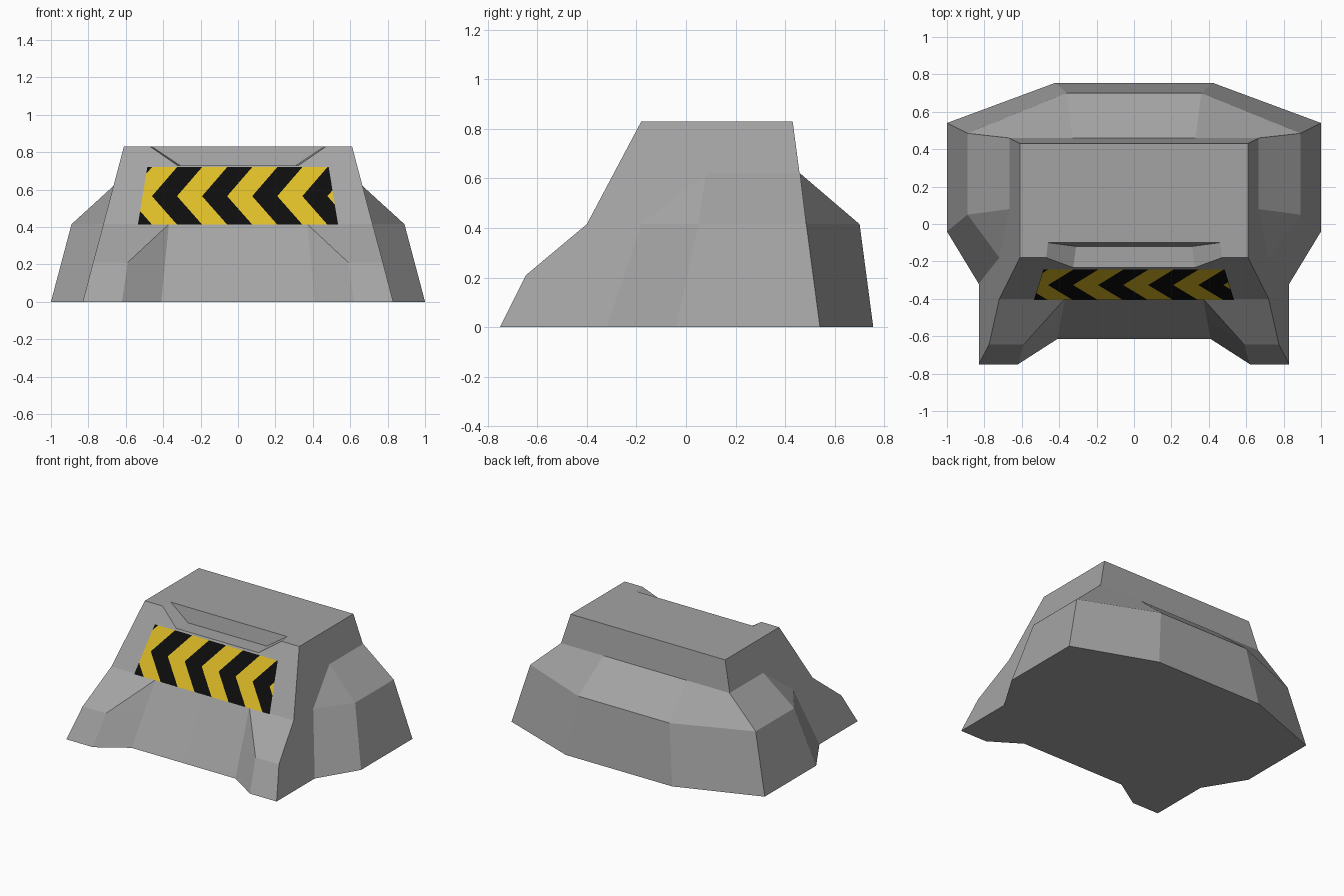
import bpy, bmesh
from mathutils import Vector

if "Cube" in bpy.data.objects:
    bpy.data.objects.remove(bpy.data.objects["Cube"])


def material(name, rgb):
    m = bpy.data.materials.new(name)
    m.diffuse_color = (*rgb, 1)
    m.use_nodes = True
    m.node_tree.nodes["Principled BSDF"].inputs["Base Color"].default_value = m.diffuse_color
    return m


grey = material("concrete grey", (0.37, 0.37, 0.37))
yellow = material("hazard yellow", (0.72, 0.50, 0.02))
black = material("hazard black", (0.004, 0.004, 0.004))


def finish(bm, name, mats):
    me = bpy.data.meshes.new(name)
    bm.to_mesh(me)
    bm.free()
    for m in mats:
        me.materials.append(m)
    ob = bpy.data.objects.new(name, me)
    bpy.context.collection.objects.link(ob)
    return ob


def mirrored(name, pts, faces):
    """Build the right half and mirror it across x = 0."""
    bm = bmesh.new()
    vs = [bm.verts.new(p) for p in pts]
    for f in faces:
        bm.faces.new([vs[i] for i in f])
    bmesh.ops.mirror(bm, geom=bm.verts[:] + bm.edges[:] + bm.faces[:], axis='X', merge_dist=0.001)
    bmesh.ops.remove_doubles(bm, verts=bm.verts[:], dist=0.001)
    bmesh.ops.recalc_face_normals(bm, faces=bm.faces[:])
    return finish(bm, name, [grey])


# Main block with two splayed front feet
body = mirrored("main_block", [
    (0, -.615, 0), (.41, -.615, 0), (.62, -.75, 0), (.83, -.75, 0), (.83, .54, 0), (0, .54, 0),
    (.39, -.507, .21), (.59, -.645, .21), (.775, -.645, .21),
    (.37, -.40, .415), (.72, -.40, .415),
    (.61, -.18, .83), (0, -.18, .83), (.61, .43, .83), (0, .43, .83), (0, -.40, .415)],
    [(0, 1, 6, 9, 15), (1, 2, 7, 6), (2, 3, 8, 7), (7, 8, 10, 9), (6, 7, 9),
     (15, 9, 10, 11, 12), (3, 4, 13, 11, 10, 8), (4, 5, 14, 13), (12, 11, 13, 14),
     (0, 5, 4, 3, 2, 1)])

# Buttress skirt wrapping the sides and back: three stacked rings
rings = [
    (0, [(.83, -.32), (1, -.04), (1, .54), (.42, .755), (0, .755)]),
    (.415, [(.72, -.18), (.89, .05), (.89, .485), (.36, .70), (0, .70)]),
    (.62, [(.665, -.12), (.665, .08), (.665, .46), (.33, .46), (0, .46)])]
pts = [(x, y, z) for z, ring in rings for x, y in ring] + [(.83, .54, 0), (0, .54, 0)]
quads = [(r * 5 + i, r * 5 + i + 1, r * 5 + i + 6, r * 5 + i + 5) for r in range(2) for i in range(4)]
mirrored("buttress_skirt", pts, quads + [(0, 15, 16, 4, 3, 2, 1)])

# Flared notch cut in the top front edge
cutter = mirrored("notch_cutter", [
    (0, -.12, .73), (.31, -.12, .73), (.36, -.5, .73), (0, -.5, .73),
    (0, -.08, .93), (.61, -.08, .93), (.66, -.5, .93), (0, -.5, .93)],
    [(0, 1, 2, 3), (4, 5, 6, 7), (0, 1, 5, 4), (1, 2, 6, 5), (2, 3, 7, 6)])
cutter.hide_render = True
cutter.hide_viewport = True
cut = body.modifiers.new("notch", 'BOOLEAN')
cut.operation = 'DIFFERENCE'
cut.solver = 'EXACT'
cut.object = cutter

# Chevron hazard panel: slanted bands in two rows, trimmed to a trapezoid
Z0, ZM, Z1 = .413, .565, .72
STEP = .134
bm = bmesh.new()
for zs, ze in ((ZM, Z0), (ZM, Z1)):
    for i in range(-3, 9):
        x = -.46 + i * STEP
        f = bm.faces.new([bm.verts.new(p) for p in (
            (x, 0, zs), (x + STEP, 0, zs), (x + 2 * STEP, 0, ze), (x + STEP, 0, ze))])
        f.material_index = 1 - i % 2
bmesh.ops.remove_doubles(bm, verts=bm.verts[:], dist=0.0005)
for s in (-1, 1):
    bmesh.ops.bisect_plane(bm, geom=bm.verts[:] + bm.edges[:] + bm.faces[:],
                           plane_co=Vector((s * .535, 0, Z0)),
                           plane_no=Vector((s * (Z1 - Z0), 0, .05)), clear_outer=True)
for f in bm.faces:
    f.normal_update()
    if f.normal.y > 0:
        f.normal_flip()
for v in bm.verts:  # lay it on the front slope
    v.co.y = -.40 + (v.co.z - .415) * .22 / .415 - .006
finish(bm, "hazard_panel", [yellow, black])
